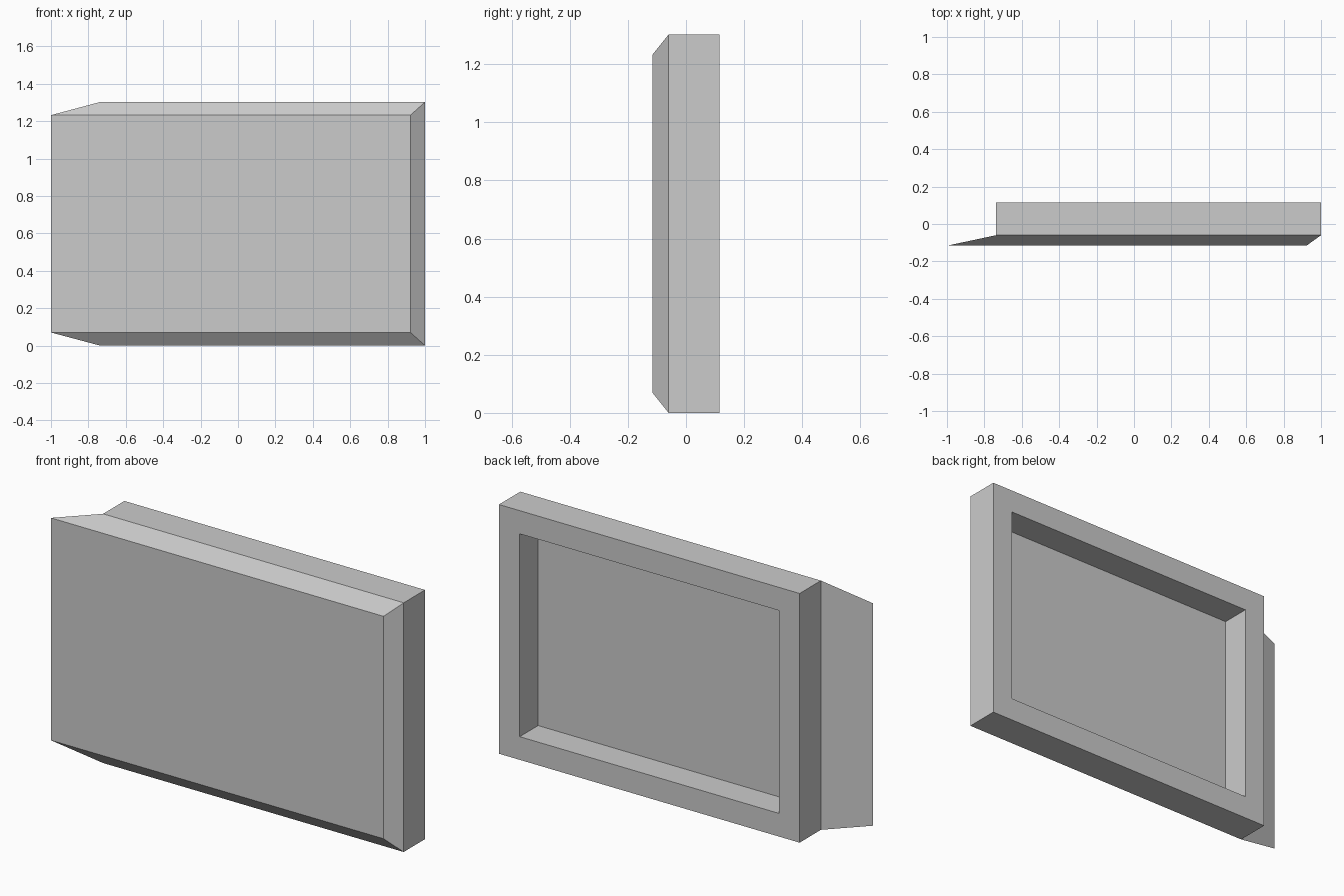
import bpy, bmesh

if "Cube" in bpy.data.objects:
    bpy.data.objects.remove(bpy.data.objects["Cube"])

# Rectangular sections from front to back: x min, x max, z min, z max, y
sections = [
    (-1.0, 0.922, 0.07, 1.232, -0.116),    # front face
    (-0.738, 1.0, 0.0, 1.302, -0.06),      # shoulder of the bevel
    (-0.738, 1.0, 0.0, 1.302, 0.116),      # back outer edge
    (-0.618, 0.88, 0.121, 1.181, 0.116),   # recess rim
    (-0.618, 0.88, 0.121, 1.181, -0.036),  # recess floor
]

bm = bmesh.new()


def ring(x0, x1, z0, z1, y):
    return [bm.verts.new((x, y, z)) for x, z in ((x0, z0), (x1, z0), (x1, z1), (x0, z1))]


# Loft the sections and cap the front and the recess floor
rings = [ring(*s) for s in sections]
for a, b in zip(rings, rings[1:]):
    for i in range(4):
        j = (i + 1) % 4
        bm.faces.new((a[i], a[j], b[j], b[i]))
bm.faces.new(rings[0])
bm.faces.new(rings[-1])
bmesh.ops.recalc_face_normals(bm, faces=bm.faces)

mesh = bpy.data.meshes.new("recessed_panel")
bm.to_mesh(mesh)
bm.free()
panel = bpy.data.objects.new("recessed_panel", mesh)
bpy.context.collection.objects.link(panel)
